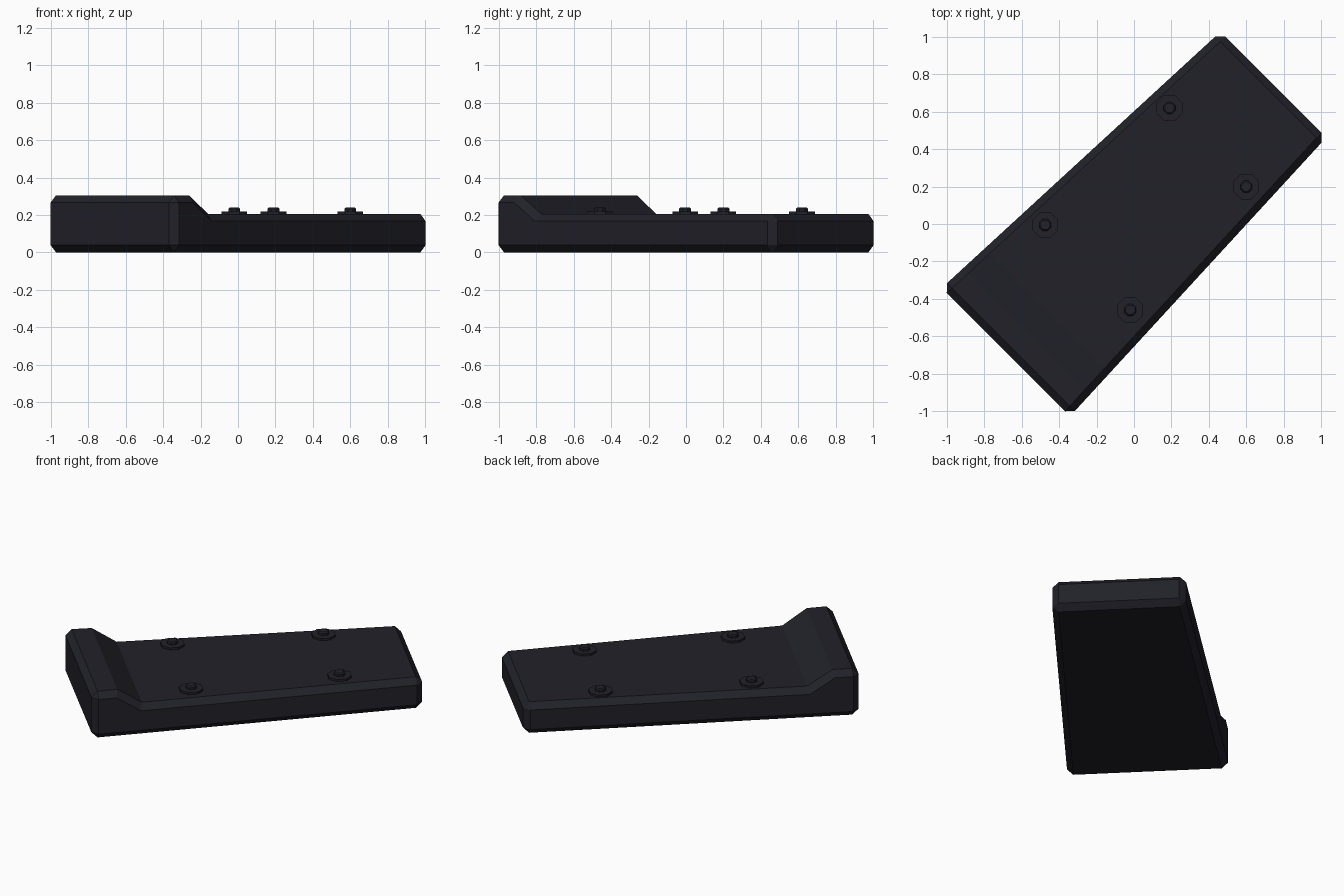
import bpy, bmesh, math

if "Cube" in bpy.data.objects:
    bpy.data.objects.remove(bpy.data.objects["Cube"])

R2 = math.sqrt(2)

mat = bpy.data.materials.new("dark_plastic")
mat.diffuse_color = (0.015, 0.015, 0.022, 1)
mat.use_nodes = True
mat.node_tree.nodes["Principled BSDF"].inputs["Base Color"].default_value = mat.diffuse_color


def place(u, v, z):
    # u runs along the length (on the diagonal), v across it
    return ((u - v) / R2, (u + v) / R2, z)


def add_object(name, bm):
    bmesh.ops.recalc_face_normals(bm, faces=bm.faces)
    mesh = bpy.data.meshes.new(name)
    bm.to_mesh(mesh)
    bm.free()
    mesh.materials.append(mat)
    ob = bpy.data.objects.new(name, mesh)
    bpy.context.collection.objects.link(ob)
    return ob


# Body: side profile (u, z) with raised heel, tapering in width along u
BACK, FRONT = -0.969, 1.054
profile = [(BACK, 0), (FRONT, 0), (FRONT, 0.205), (-0.66, 0.205), (-0.81, 0.305), (BACK, 0.305)]


def half_width(u):
    return 0.485 + (0.40 - 0.485) * (u - BACK) / (FRONT - BACK)


bm = bmesh.new()
sides = [[bm.verts.new(place(u, s * half_width(u), z)) for u, z in profile] for s in (-1, 1)]
for side in sides:
    bm.faces.new(side)
n = len(profile)
for i in range(n):
    j = (i + 1) % n
    bm.faces.new((sides[0][i], sides[0][j], sides[1][j], sides[1][i]))
body = add_object("body", bm)

# Flat chamfer on outer edges, ramp creases stay sharp
bev = body.modifiers.new("chamfer", 'BEVEL')
bev.width = 0.038
bev.segments = 1
bev.limit_method = 'ANGLE'
bev.angle_limit = math.radians(50)


# Studs: octagonal washer with a small knob, lathed from (radius, z) rings
def stud(name, x, y):
    rings = [(0.074, 0.195), (0.074, 0.219), (0.034, 0.219), (0.034, 0.233), (0.027, 0.24)]
    bm = bmesh.new()
    loops = []
    for r, z in rings:
        loops.append([bm.verts.new((x + r * math.cos(a), y + r * math.sin(a), z))
                      for a in (math.tau * (k + 0.5) / 8 for k in range(8))])
    for a, b in zip(loops, loops[1:]):
        for k in range(8):
            m = (k + 1) % 8
            bm.faces.new((a[k], a[m], b[m], b[k]))
    bm.faces.new(loops[0])
    bm.faces.new(loops[-1])
    add_object(name, bm)


for i, (x, y) in enumerate([(0.19, 0.62), (0.6, 0.2), (-0.475, -0.005), (-0.02, -0.46)]):
    stud(f"stud_{i + 1}", x, y)
